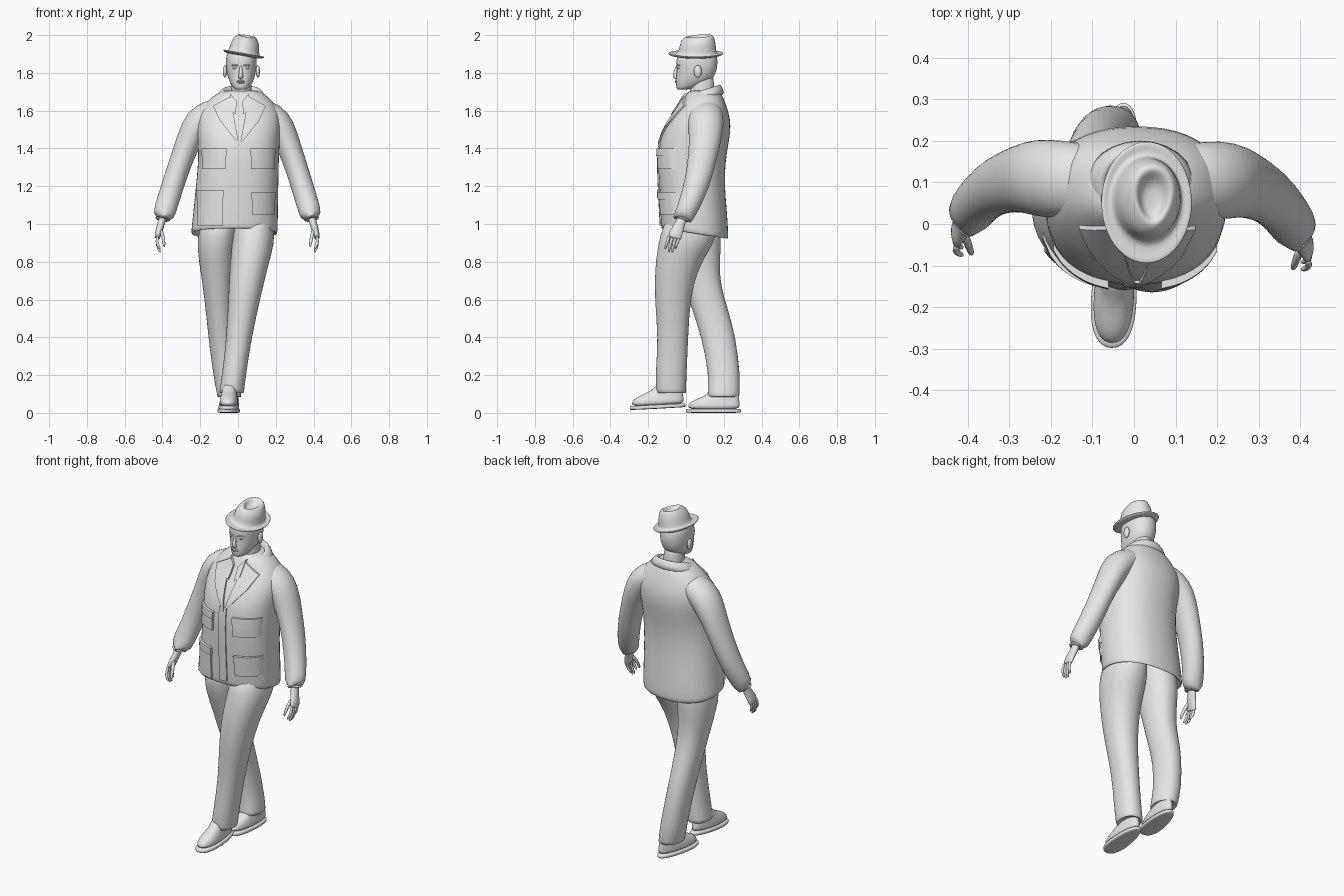
import bpy, bmesh, math
from mathutils import Vector, Matrix
from mathutils.bvhtree import BVHTree

if "Cube" in bpy.data.objects:
    bpy.data.objects.remove(bpy.data.objects["Cube"])

grey = bpy.data.materials.new("plain_grey")
grey.use_nodes = True
tone = (0.8, 0.8, 0.8, 1)
grey.diffuse_color = tone
grey.node_tree.nodes["Principled BSDF"].inputs["Base Color"].default_value = tone

X, Y = Vector((1, 0, 0)), Vector((0, 1, 0))


def finish(name, bm, smooth=True, levels=1):
    bmesh.ops.recalc_face_normals(bm, faces=bm.faces)
    me = bpy.data.meshes.new(name)
    bm.to_mesh(me)
    bm.free()
    me.materials.append(grey)
    ob = bpy.data.objects.new(name, me)
    bpy.context.collection.objects.link(ob)
    if smooth:
        me.shade_smooth()
        if levels:
            ob.modifiers.new("Smooth", 'SUBSURF').levels = levels
            ob.modifiers["Smooth"].render_levels = levels
    else:
        bpy.ops.object.select_all(action='DESELECT')
        ob.select_set(True)
        bpy.context.view_layer.objects.active = ob
        bpy.ops.object.shade_smooth_by_angle(angle=math.radians(40))
    return ob


def ring(c, ra, rb, a=X, b=Y, n=24, power=2.0):
    pts = []
    for i in range(n):
        t = 2 * math.pi * i / n
        u, v = math.cos(t), math.sin(t)
        u = math.copysign(abs(u) ** (2 / power), u)
        v = math.copysign(abs(v) ** (2 / power), v)
        pts.append(Vector(c) + a * (u * ra) + b * (v * rb))
    return pts


def loft(name, rings, levels=1):
    bm = bmesh.new()
    rows = [[bm.verts.new(p) for p in r] for r in rings]
    n = len(rows[0])
    for lo, hi in zip(rows, rows[1:]):
        for i in range(n):
            j = (i + 1) % n
            bm.faces.new((lo[i], lo[j], hi[j], hi[i]))
    bm.faces.new(rows[0])
    bm.faces.new(rows[-1])
    return finish(name, bm, levels=levels)


def stack(name, sections, power=2.0):
    """Horizontal rings given as z, x range, y range and optional slope."""
    rings = []
    for z, x0, x1, y0, y1, *slope in sections:
        c = ((x0 + x1) / 2, (y0 + y1) / 2, z)
        r = ring(c, (x1 - x0) / 2, (y1 - y0) / 2, power=power)
        for p in r:
            p.z += (slope[0] if slope else 0) * (p.y - c[1])
        rings.append(r)
    return loft(name, rings)


def tube(name, path, n=16, levels=1):
    """Rings square to a path of x, y, z, side radius, depth radius."""
    pts = [Vector(p[:3]) for p in path]
    rings = []
    for i, p in enumerate(path):
        t = (pts[min(i + 1, len(pts) - 1)] - pts[max(i - 1, 0)]).normalized()
        b = (Y - t * Y.dot(t)).normalized()
        rings.append(ring(pts[i], p[3], p[4], b.cross(t), b, n))
    return loft(name, rings, levels)


def ball(name, c, size):
    bm = bmesh.new()
    m = Matrix.Translation(c) @ Matrix.Diagonal((*size, 1))
    bmesh.ops.create_uvsphere(bm, u_segments=16, v_segments=10, radius=1, matrix=m)
    return finish(name, bm, levels=0)


# Jacket body, hollow at the hem
jacket = stack("jacket", [
    (1.03, -.2, .17, -.1, .19, -.1), (.96, -.225, .19, -.115, .205, -.16),
    (.945, -.248, .208, -.13, .222, -.16), (.96, -.25, .212, -.134, .226, -.15),
    (1.06, -.238, .213, -.138, .22, -.06), (1.2, -.225, .215, -.145, .205),
    (1.34, -.21, .218, -.15, .21), (1.44, -.215, .222, -.143, .23),
    (1.52, -.22, .23, -.11, .24), (1.59, -.21, .225, -.06, .228),
    (1.65, -.165, .185, -.02, .205), (1.69, -.115, .14, 0, .19),
    (1.71, -.07, .1, .02, .17)], power=2.3)

# Collar standing round the neck
stack("collar", [
    (1.645, -.135, .165, -.015, .215, .25), (1.69, -.108, .138, -.005, .195, .3),
    (1.712, -.085, .118, 0, .182, .3), (1.712, -.07, .103, .01, .17, .3),
    (1.66, -.06, .09, .02, .16, .2)])

# Patches that follow the front of the jacket
bpy.context.view_layer.update()
surface = BVHTree.FromObject(jacket, bpy.context.evaluated_depsgraph_get())


def patch(name, corners, lift, n=8):
    bm = bmesh.new()
    a, b, c, d = [Vector(p) for p in corners]
    grid = []
    for i in range(n + 1):
        row = []
        for j in range(n + 1):
            p = a.lerp(b, i / n).lerp(d.lerp(c, i / n), j / n)
            hit = surface.ray_cast(Vector((p.x, -1, p.y)), Y)[0]
            if hit is None:
                hit = surface.find_nearest(Vector((p.x, -.05, p.y)))[0]
            row.append(bm.verts.new((p.x, hit.y - lift, p.y)))
        grid.append(row)
    for i in range(n):
        for j in range(n):
            bm.faces.new((grid[i][j], grid[i + 1][j], grid[i + 1][j + 1], grid[i][j + 1]))
    rim = bmesh.ops.extrude_edge_only(bm, edges=[e for e in bm.edges if e.is_boundary])
    for v in rim["geom"]:
        if isinstance(v, bmesh.types.BMVert):
            v.co.y += lift + .008
    return finish(name, bm, smooth=False)


def box(x0, x1, z0, z1):
    return [(x0, z0), (x1, z0), (x1, z1), (x0, z1)]


patch("front_placket", box(-.025, .022, 1.0, 1.44), .007)
for side, s in (("left", 1), ("right", -1)):
    cx = .008
    patch(side + "_lapel", [(cx + s * .05, 1.675), (cx + s * .14, 1.625),
                            (cx + s * .105, 1.55), (cx + s * .002, 1.42)], .01)
    patch(side + "_shirt_collar", [(cx + s * .015, 1.65), (cx + s * .05, 1.69),
                                   (cx + s * .045, 1.6), (cx + s * .02, 1.58)], .016)
for label, x0, x1, z0, z1 in (("upper_left", .07, .195, 1.29, 1.4),
                              ("upper_right", -.19, -.065, 1.29, 1.4),
                              ("lower_left", .075, .195, 1.05, 1.17),
                              ("lower_right", -.215, -.08, .99, 1.18)):
    patch(label + "_pocket", box(x0, x1, z0, z1 - .02), .012)
    patch(label + "_flap", box(x0 - .004, x1 + .004, z1 - .04, z1), .018)

# Sleeves and hands
for side, s, back in (("left", 1, 0), ("right", -1, .035)):
    def place(path):
        out = []
        for x, y, z, *r in path:
            k = min(1, max(0, (1.6 - z) / .5))
            out.append((s * (x + (.008 * k if s < 0 else 0)), y + back * k, z, *r))
        return out

    tube(side + "_sleeve", place([
        (.07, .105, 1.6, .06, .08), (.14, .105, 1.59, .078, .092),
        (.21, .105, 1.54, .083, .097), (.25, .103, 1.46, .07, .088),
        (.285, .09, 1.37, .062, .078), (.322, .07, 1.26, .06, .071),
        (.352, .04, 1.16, .06, .064), (.378, .005, 1.075, .06, .056),
        (.39, -.02, 1.025, .055, .05), (.392, -.023, 1.018, .053, .048),
        (.388, -.018, 1.035, .035, .035)]), 20)
    tube(side + "_palm", place([
        (.386, -.015, 1.06, .022, .026), (.398, -.03, 1.0, .02, .026),
        (.41, -.048, .965, .019, .034), (.418, -.058, .935, .016, .037),
        (.418, -.062, .922, .011, .034)]))
    for k, (finger, tip) in enumerate((("index", .865), ("middle", .848),
                                       ("ring", .848), ("little", .865))):
        y = -.087 + k * .018
        tube(f"{side}_{finger}_finger", place([
            (.417, y, .94, .009, .009), (.422, y - .012, .905, .009, .009),
            (.414, y - .02, tip + .018, .008, .008),
            (.402, y - .023, tip, .005, .005)]), 8)
    tube(side + "_thumb", place([
        (.402, -.055, .975, .012, .014), (.39, -.085, .935, .01, .011),
        (.384, -.102, .9, .009, .009), (.382, -.108, .878, .005, .005)]), 8)

# Trouser legs in mid stride
stack("left_trouser_leg", [
    (1.07, -.01, .18, -.1, .17), (.93, -.03, .198, -.14, .165),
    (.85, -.037, .18, -.155, .115), (.75, -.045, .153, -.165, .06),
    (.6, -.052, .117, -.167, .022), (.4, -.062, .073, -.147, .012),
    (.22, -.082, .045, -.162, .004), (.11, -.1, .032, -.158, 0),
    (.1, -.098, .03, -.155, 0), (.12, -.08, .01, -.13, -.03)], 2.15)
stack("right_trouser_leg", [
    (1.07, -.18, .01, -.08, .175), (.93, -.222, -.01, -.1, .19),
    (.8, -.207, -.025, -.05, .178), (.68, -.188, -.03, -.01, .182),
    (.55, -.172, -.03, .03, .222), (.4, -.157, -.025, .083, .264),
    (.2, -.132, .003, .122, .288), (.09, -.11, .02, .112, .284),
    (.08, -.107, .018, .114, .28), (.1, -.09, 0, .14, .26)], 2.15)

# Shoes: sole and upper, narrower at the heel
for side, pos, yaw, pitch in (("left", (-.047, -.15, .022), -3, -3),
                              ("right", (-.045, .145, 0), -9, 0)):
    move = (Matrix.Translation(pos) @ Matrix.Rotation(math.radians(yaw), 4, 'Z')
            @ Matrix.Rotation(math.radians(-pitch), 4, 'X'))
    for part, sections in (
            ("sole", [(0, .058, -.147, .147), (.003, .06, -.149, .149),
                      (.019, .06, -.149, .149), (.022, .058, -.147, .147)]),
            ("shoe", [(.015, .052, -.14, .142), (.04, .054, -.138, .142),
                      (.06, .05, -.12, .14), (.078, .046, -.08, .137),
                      (.1, .043, -.02, .135), (.14, .042, .005, .13)])):
        ob = stack(f"{side}_{part}", [(z, -r, r, a, b) for z, r, a, b in sections], 2.3)
        for v in ob.data.vertices:
            v.co.x *= .9 - 1.1 * v.co.y
        ob.data.transform(move)

# Neck and head
stack("neck", [(1.6, -.045, .085, .03, .17), (1.68, -.037, .073, .022, .152),
               (1.75, -.037, .073, .02, .15), (1.8, -.03, .066, .03, .14)])
stack("head", [
    (1.712, -.008, .04, -.03, .03), (1.718, -.022, .054, -.046, .06, .15),
    (1.735, -.036, .068, -.053, .1, .12), (1.76, -.048, .082, -.054, .135),
    (1.79, -.058, .092, -.05, .155), (1.83, -.064, .099, -.05, .167),
    (1.87, -.065, .1, -.053, .168), (1.91, -.06, .095, -.04, .16),
    (1.95, -.03, .07, 0, .12)], 2.2)
mid = .015
tube("nose", [(mid, -.044, 1.84, .007, .008), (mid, -.052, 1.815, .008, .01),
              (mid, -.06, 1.788, .013, .013), (mid, -.056, 1.777, .015, .011),
              (mid, -.05, 1.77, .009, .006)], 10)
for label, z in (("upper_lip", 1.757), ("lower_lip", 1.749)):
    ball(label, (mid, -.051, z), (.021, .008, .005))
for side, s in (("left", 1), ("right", -1)):
    ball(side + "_eye", (mid + s * .031, -.039, 1.825), (.012, .008, .006))
    tube(side + "_brow", [(mid + s * .012, -.049, 1.838, .004, .006),
                          (mid + s * .034, -.044, 1.844, .005, .006),
                          (mid + s * .052, -.03, 1.838, .003, .004)], 8)
    ball(side + "_ear", (.018 + s * .087, .062, 1.808), (.011, .021, .033))

# Hat with turned brim and a teardrop crease, tipped to one side
rings = []
for z, rx, y0, y1 in ((-.004, .07, -.085, .105), (-.006, .1, -.13, .135),
                      (.0, .113, -.148, .151), (.006, .111, -.146, .149),
                      (.006, .098, -.125, .132), (.01, .084, -.092, .112),
                      (.045, .079, -.087, .11), (.078, .073, -.078, .106),
                      (.101, .06, -.062, .095), (.107, .05, -.05, .084),
                      (.101, .04, -.04, .072), (.083, .026, -.026, .05),
                      (.08, .01, -.01, .025)):
    r = ring((0, (y0 + y1) / 2, z), rx, (y1 - y0) / 2)
    for p in r:
        if z < .008:
            p.z += .5 * p.y ** 2 + (.8 * p.x ** 2 if rx > .09 else 0)
        elif z > .09:
            p.x *= .85 + 2.5 * p.y
            p.z += .08 * p.y
    rings.append(r)
hat = loft("hat", rings)
hat.data.transform(Matrix.Translation((.028, .05, 1.89))
                   @ Matrix.Rotation(math.radians(10), 4, 'Y'))
